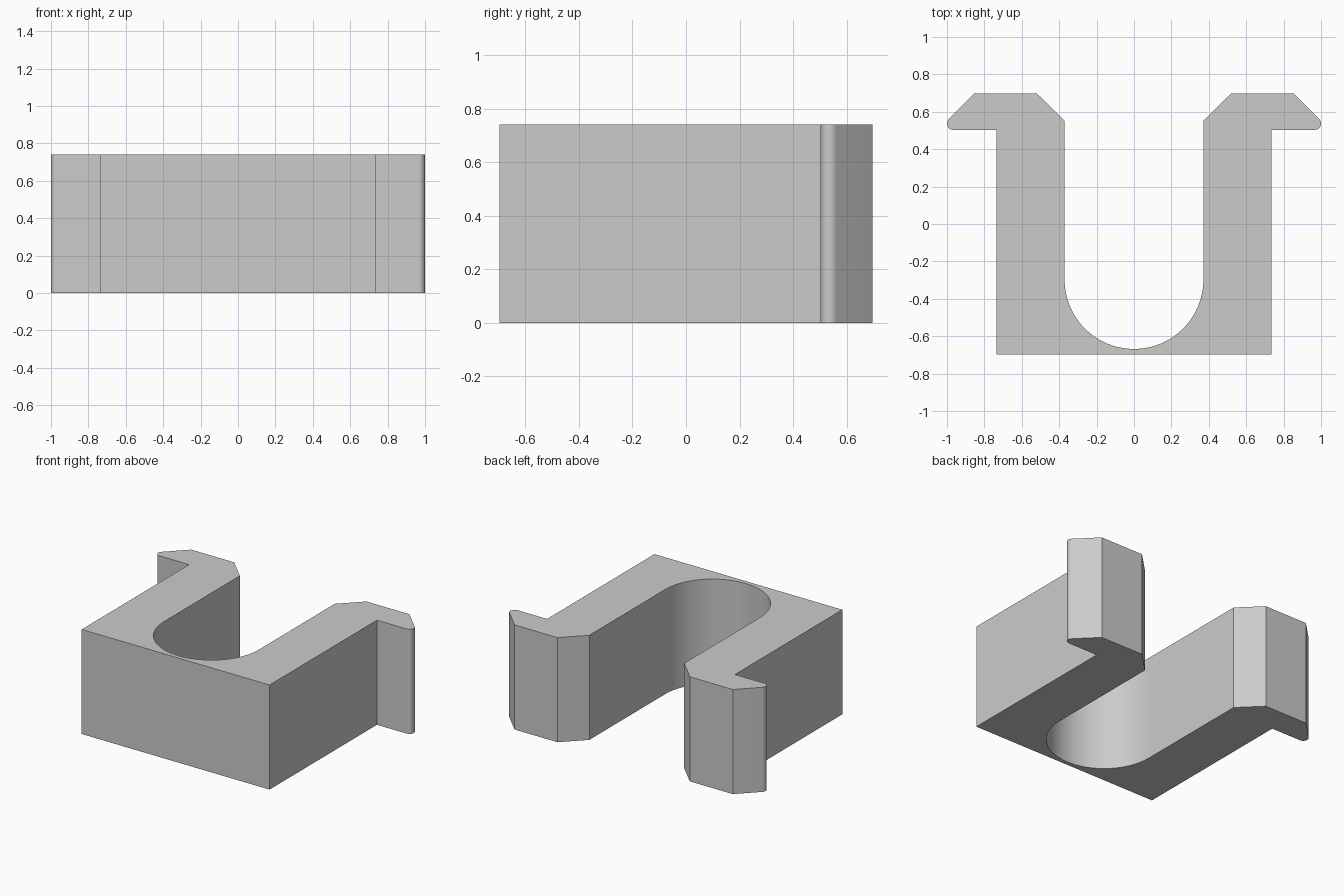
import bpy, bmesh
from math import cos, sin, radians

if "Cube" in bpy.data.objects:
    bpy.data.objects.remove(bpy.data.objects["Cube"])

HEIGHT = 0.74
HALF_Y = 0.697


def arc(cx, cy, r, start, end, steps):
    angles = [radians(start + (end - start) * i / steps) for i in range(steps + 1)]
    return [(cx + r * cos(a), cy + r * sin(a)) for a in angles]


# Right half of the outline: outer wall, rounded hook tip, chamfers, inner wall
tip_r = 0.034
right = [(0.735, -HALF_Y), (0.735, 0.503)]
right += arc(1 - tip_r, 0.503 + tip_r, tip_r, -90, 45, 12)
right += [(0.854, HALF_Y), (0.518, HALF_Y), (0.371, 0.551)]

# Round bottom of the slot, then the mirrored left half
slot = arc(0, -0.297, 0.371, 0, -180, 64)
left = [(-x, y) for x, y in reversed(right)]
outline = right + slot + left

# Extrude the outline into a solid
bm = bmesh.new()
face = bm.faces.new([bm.verts.new((x, y, 0)) for x, y in outline])
extruded = bmesh.ops.extrude_face_region(bm, geom=[face])
top_verts = [g for g in extruded["geom"] if isinstance(g, bmesh.types.BMVert)]
bmesh.ops.translate(bm, verts=top_verts, vec=(0, 0, HEIGHT))
bmesh.ops.recalc_face_normals(bm, faces=bm.faces[:])

mesh = bpy.data.meshes.new("snap_clip")
bm.to_mesh(mesh)
bm.free()
clip = bpy.data.objects.new("snap_clip", mesh)
bpy.context.collection.objects.link(clip)

# Smooth the slot and hook tips, keep all other edges sharp
bpy.context.view_layer.objects.active = clip
clip.select_set(True)
bpy.ops.object.shade_smooth_by_angle(angle=radians(25))
